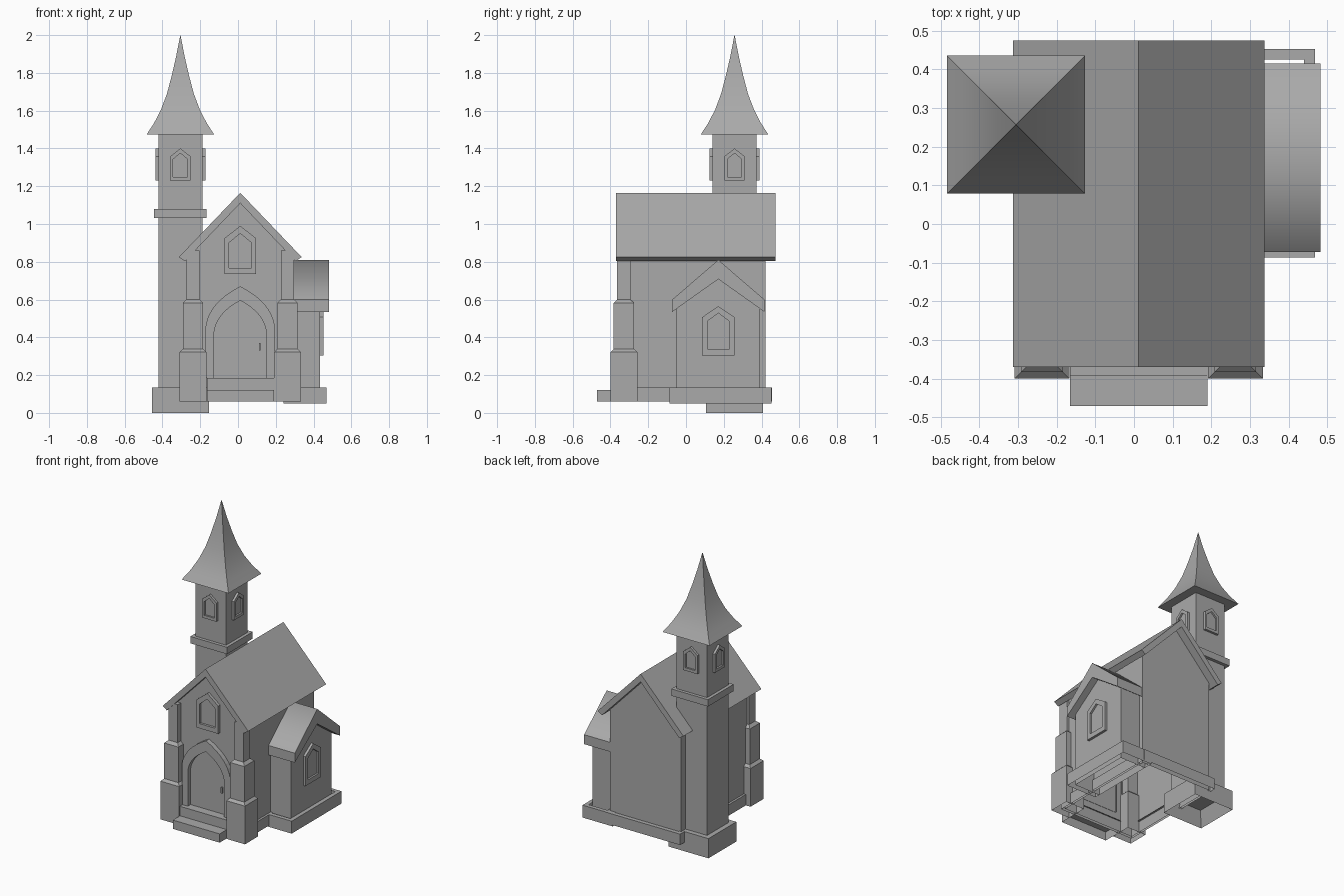
import bpy, bmesh, math
from mathutils import Matrix, Vector

if "Cube" in bpy.data.objects:
    bpy.data.objects.remove(bpy.data.objects["Cube"], do_unlink=True)

stone = bpy.data.materials.new("grey_stone")
stone.use_nodes = True
GREY = (0.4, 0.4, 0.4, 1)
stone.diffuse_color = GREY
stone.node_tree.nodes["Principled BSDF"].inputs["Base Color"].default_value = GREY

CX = 0.012                # ridge line of the nave
TX, TY = -0.305, 0.257    # tower centre
AY = 0.171                # ridge line of the side chapel


def finish(name, bm, matrix=None):
    bmesh.ops.recalc_face_normals(bm, faces=bm.faces)
    if matrix:
        bm.transform(matrix)
    mesh = bpy.data.meshes.new(name)
    bm.to_mesh(mesh)
    bm.free()
    mesh.materials.append(stone)
    ob = bpy.data.objects.new(name, mesh)
    bpy.context.collection.objects.link(ob)
    return ob


def drop_bottom(bm):
    bmesh.ops.recalc_face_normals(bm, faces=bm.faces)
    down = [f for f in bm.faces if f.normal.z < -0.9]
    bmesh.ops.delete(bm, geom=down, context="FACES")


def loft(name, x, y, rings, bottom=True):
    """Stack of rectangles given as (half x, half y, z)."""
    bm = bmesh.new()
    loops = [[bm.verts.new((x + sx * hx, y + sy * hy, z))
              for sx, sy in ((-1, -1), (1, -1), (1, 1), (-1, 1))]
             for hx, hy, z in rings]
    for a, b in zip(loops, loops[1:]):
        for i in range(4):
            j = (i + 1) % 4
            bm.faces.new((a[i], a[j], b[j], b[i]))
    bm.faces.new(loops[-1])
    if bottom:
        bm.faces.new(loops[0])
    bmesh.ops.remove_doubles(bm, verts=bm.verts, dist=0.0001)
    return finish(name, bm)


def box(name, x0, x1, y0, y1, z0, z1, bottom=True):
    hx, hy = (x1 - x0) / 2, (y1 - y0) / 2
    return loft(name, (x0 + x1) / 2, (y0 + y1) / 2,
                [(hx, hy, z0), (hx, hy, z1)], bottom)


def plinth(name, x0, x1, y0, y1, z0, z1):
    """Open base course: outer walls and a ledge on top."""
    ob = box(name, x0, x1, y0, y1, z0, z1, False)
    bm = bmesh.new()
    bm.from_mesh(ob.data)
    top = [f for f in bm.faces if f.normal.z > 0.9]
    bmesh.ops.inset_region(bm, faces=top, thickness=0.04)
    bmesh.ops.delete(bm, geom=top, context="FACES")
    bm.to_mesh(ob.data)
    bm.free()


def prism(name, pts, axis, lo, hi, bottom=True, matrix=None):
    """Outline in (side, z) pushed along the x or y axis."""
    bm = bmesh.new()
    place = (lambda u, d, v: (d, u, v)) if axis == "x" else (lambda u, d, v: (u, d, v))
    a, b = ([bm.verts.new(place(u, d, v)) for u, v in pts] for d in (lo, hi))
    bm.faces.new(a)
    bm.faces.new(b)
    for i in range(len(pts)):
        j = (i + 1) % len(pts)
        bm.faces.new((a[i], a[j], b[j], b[i]))
    if not bottom:
        drop_bottom(bm)
    return finish(name, bm, matrix)


def gable(c, half, base, shoulder, peak):
    return [(c + half, base), (c + half, shoulder), (c, peak),
            (c - half, shoulder), (c - half, base)]


def arch(half, base, shoulder, peak, steps=8):
    right = []
    for i in range(steps + 1):
        t = i / steps
        k = 2 * t * (1 - t)
        right.append((half * ((1 - t) ** 2 + 0.9 * k),
                      shoulder + (peak - shoulder) * (t * t + 0.6 * k)))
    right.insert(0, (half, base))
    return right + [(-u, v) for u, v in reversed(right[:-1])]


def frame(name, outer, inner, depth, matrix, closed=True):
    """Raised surround on a wall facing -y, with a thin pane inside."""
    bm = bmesh.new()
    loops = [[bm.verts.new((u, d, v)) for u, v in pts]
             for pts, d in ((outer, 0.01), (outer, -depth), (inner, -depth), (inner, 0.01))]
    n = len(outer)
    for a, b in zip(loops, loops[1:]):
        for i in range(n if closed else n - 1):
            j = (i + 1) % n
            bm.faces.new((a[i], a[j], b[j], b[i]))
    finish(name, bm, matrix)
    prism(name + "_pane", inner, "y", -0.004, 0.002, matrix=matrix)


def facing(x, y, turn=0):
    return Matrix.Translation(Vector((x, y, 0))) @ Matrix.Rotation(turn, 4, "Z")


# Nave: walls, base course and gabled roof slab
prism("nave_walls", gable(CX, 0.27, 0.06, 0.845, 1.13), "y", -0.33, 0.42, bottom=False)
plinth("nave_base", CX - 0.285, CX + 0.285, -0.35, 0.455, 0.06, 0.135)
prism("nave_roof", [(CX, 1.165), (CX + 0.325, 0.825), (CX + 0.293, 0.803), (CX, 1.11),
                    (CX - 0.293, 0.803), (CX - 0.325, 0.825)], "y", -0.37, 0.475)

# Corner buttresses in three stages
for side, label in ((-1, "right"), (1, "left")):
    stages = [(0.071, 0.06), (0.071, 0.322), (0.054, 0.338), (0.054, 0.582),
              (0.035, 0.6), (0.035, 0.86)]
    loft("buttress_" + label, CX + side * 0.25, -0.329,
         [(h, h, z) for h, z in stages], bottom=False)

# Entrance: steps, arched doorway and handle
box("lower_step", -0.165, 0.19, -0.47, -0.33, 0.06, 0.12, False)
box("upper_step", -0.165, 0.19, -0.393, -0.33, 0.12, 0.185, False)
front = facing(CX, -0.33)
frame("doorway", arch(0.183, 0.185, 0.46, 0.67), arch(0.138, 0.185, 0.43, 0.595),
      0.034, front, closed=False)
box("door_handle", 0.11, 0.12, -0.345, -0.33, 0.33, 0.37)
frame("gable_window", gable(0, 0.083, 0.735, 0.925, 0.99),
      gable(0, 0.06, 0.767, 0.9, 0.95), 0.02, front)

# Side chapel with a softly shaded roof
prism("chapel_walls", gable(AY, 0.22, 0.05, 0.57, 0.73), "x", 0.24, 0.435, bottom=False)
plinth("chapel_base", 0.24, 0.468, -0.087, 0.453, 0.05, 0.135)
roof = prism("chapel_roof", [(AY, 0.81), (AY + 0.244, 0.6), (AY + 0.244, 0.535), (AY, 0.708),
                             (AY - 0.244, 0.535), (AY - 0.244, 0.6)], "x", 0.24, 0.482)
for p in roof.data.polygons:
    p.use_smooth = p.normal.z > 0.3
frame("chapel_window", gable(0, 0.085, 0.305, 0.507, 0.565),
      gable(0, 0.058, 0.338, 0.485, 0.528), 0.017, facing(0.435, AY, math.pi / 2))

# Tower: hollow-bottomed base, shaft, band and flared spire
base = box("tower_base", TX - 0.151, TX + 0.151, TY - 0.151, TY + 0.151, 0, 0.135)
bm = bmesh.new()
bm.from_mesh(base.data)
under = [f for f in bm.faces if f.normal.z < -0.9]
bmesh.ops.inset_region(bm, faces=under, thickness=0.05)
bmesh.ops.translate(bm, verts=under[0].verts, vec=(0, 0, 0.1))
bm.to_mesh(base.data)
bm.free()
loft("tower_shaft", TX, TY, [(0.117, 0.117, 0.12), (0.117, 0.117, 1.48)])
loft("tower_band", TX, TY, [(0.139, 0.139, 1.033), (0.139, 0.139, 1.08)])
profile = [(0.178, 1.475), (0.139, 1.535), (0.103, 1.605), (0.071, 1.69),
           (0.046, 1.785), (0.023, 1.885)]
spire = loft("spire", TX, TY, [(h, h, z) for h, z in profile] + [(0.0005, 0.0005, 2.0)])
bpy.ops.object.select_all(action="DESELECT")
spire.select_set(True)
bpy.context.view_layer.objects.active = spire
bpy.ops.object.shade_smooth_by_angle(angle=math.radians(30))

# Belfry windows on all four sides
for i, label in enumerate(("front", "left", "back", "right")):
    turn = i * math.pi / 2
    wall = facing(TX, TY, turn) @ Matrix.Translation(Vector((0, -0.117, 0)))
    frame("belfry_window_" + label, gable(0, 0.054, 1.23, 1.358, 1.4),
          gable(0, 0.038, 1.25, 1.343, 1.375), 0.016, wall)
